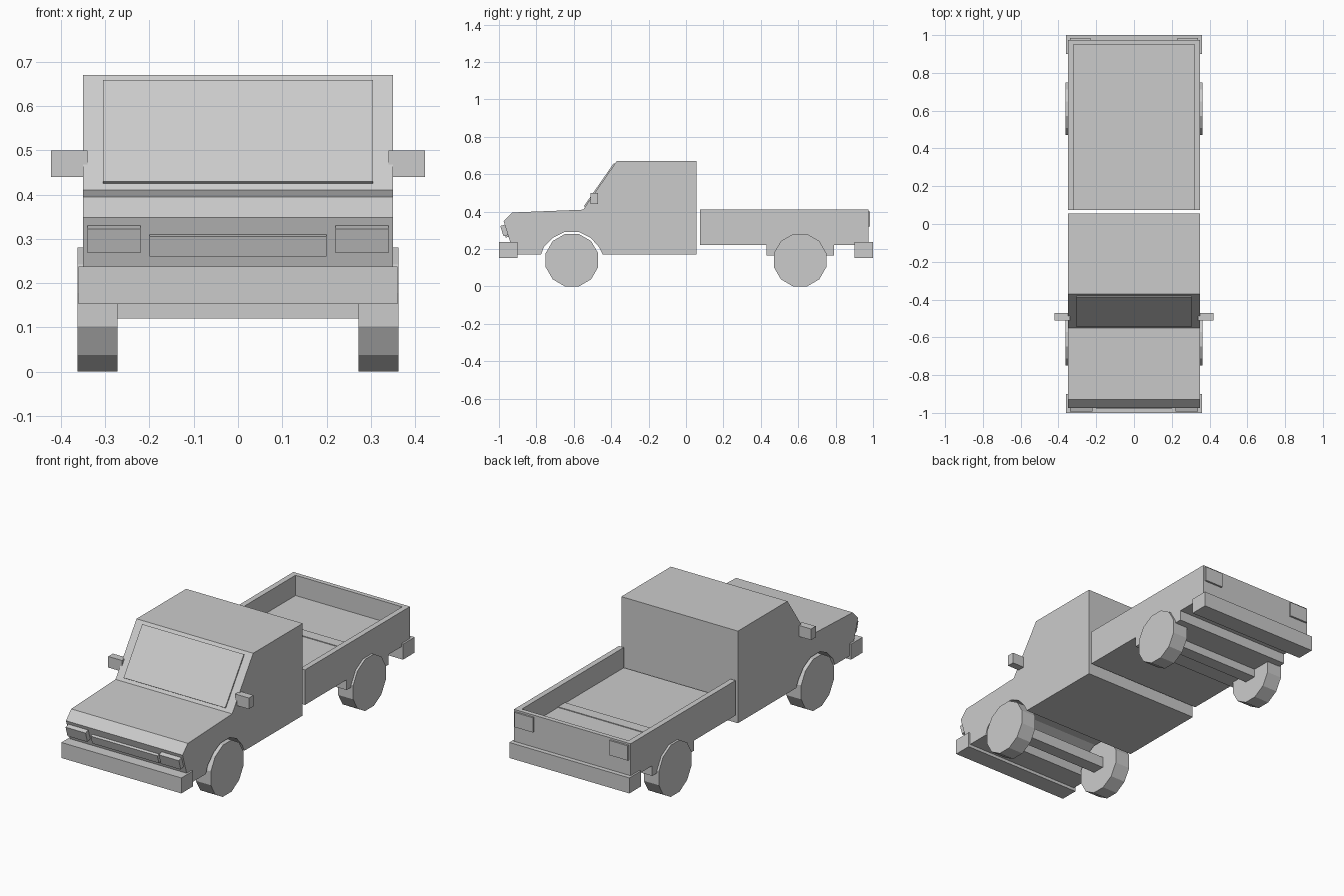
import bpy
import bmesh
import math
from mathutils import Matrix

default = bpy.data.objects.get("Cube")
if default:
    bpy.data.objects.remove(default, do_unlink=True)

grey = bpy.data.materials.new("plain_grey")
grey.use_nodes = True
COLOUR = (0.6, 0.6, 0.6, 1)
grey.diffuse_color = COLOUR
grey.node_tree.nodes["Principled BSDF"].inputs["Base Color"].default_value = COLOUR


def finish(name, bm):
    bmesh.ops.recalc_face_normals(bm, faces=bm.faces)
    mesh = bpy.data.meshes.new(name)
    bm.to_mesh(mesh)
    bm.free()
    mesh.materials.append(grey)
    obj = bpy.data.objects.new(name, mesh)
    bpy.context.collection.objects.link(obj)
    return obj


def prism(name, profile, x0, x1):
    """Extrude a (y, z) side profile from x0 to x1."""
    bm = bmesh.new()
    face = bm.faces.new([bm.verts.new((x0, y, z)) for y, z in profile])
    ext = bmesh.ops.extrude_face_region(bm, geom=[face])["geom"]
    verts = [v for v in ext if isinstance(v, bmesh.types.BMVert)]
    bmesh.ops.translate(bm, verts=verts, vec=(x1 - x0, 0, 0))
    return finish(name, bm)


def box(name, x0, x1, y0, y1, z0, z1):
    return prism(name, [(y0, z0), (y1, z0), (y1, z1), (y0, z1)], x0, x1)


def slab(name, a, b, thick, x0, x1):
    """Plate standing off the sloping line from a to b, towards the front."""
    dy, dz = b[0] - a[0], b[1] - a[1]
    length = math.hypot(dy, dz)
    ny, nz = -dz / length * thick, dy / length * thick
    return prism(name, [a, b, (b[0] + ny, b[1] + nz), (a[0] + ny, a[1] + nz)], x0, x1)


def wheel(name, x0, x1, y):
    bm = bmesh.new()
    turn = Matrix.Rotation(math.radians(90), 4, 'Y') @ Matrix.Rotation(math.radians(15), 4, 'Z')
    place = Matrix.Translation(((x0 + x1) / 2, y, 0.14))
    bmesh.ops.create_cone(bm, cap_ends=True, segments=12, radius1=0.145, radius2=0.145,
                          depth=abs(x1 - x0), matrix=place @ turn)
    return finish(name, bm)


W = 0.35
AXLE_Y = 0.61

# Cab, hood and nose in one side profile with the front wheel arch
arch = [(-0.775, 0.17), (-0.76, 0.21), (-0.71, 0.26), (-0.65, 0.29),
        (-0.57, 0.29), (-0.51, 0.26), (-0.465, 0.21), (-0.445, 0.17)]
prism("cab_body", [(0.055, 0.17), (0.055, 0.67), (-0.37, 0.67), (-0.55, 0.41),
                   (-0.93, 0.395), (-0.975, 0.348), (-0.94, 0.237), (-0.92, 0.17)] + arch, -W, W)
slab("windscreen", (-0.54, 0.425), (-0.38, 0.655), 0.007, -0.305, 0.305)

# Cargo bed, open towards the cab
box("bed_floor", -W, W, 0.075, 0.975, 0.22, 0.30)
box("tailgate", -W, W, 0.95, 0.975, 0.22, 0.41)
box("bed_floor_ridge", -0.32, 0.32, AXLE_Y - 0.03, AXLE_Y + 0.03, 0.29, 0.304)
box("rear_underbody", -W, W, 0.43, 0.79, 0.165, 0.23)

# Front grille and both bumpers
slab("grille", (-0.949, 0.265), (-0.963, 0.31), 0.015, -0.2, 0.2)
box("front_bumper", -0.36, 0.36, -1, -0.9, 0.153, 0.237)
box("rear_bumper", -0.36, 0.36, 0.9, 1, 0.153, 0.237)

# Axles
for end, y in (("front", -AXLE_Y), ("rear", AXLE_Y)):
    box(end + "_axle", -0.28, 0.28, y - 0.035, y + 0.035, 0.12, 0.18)

# Mirrored parts
for side, s in (("left", 1), ("right", -1)):
    wheel("front_wheel_" + side, s * 0.272, s * 0.362, -AXLE_Y)
    wheel("rear_wheel_" + side, s * 0.272, s * 0.362, AXLE_Y)
    box("bed_wall_" + side, s * 0.32, s * W, 0.075, 0.975, 0.22, 0.41)
    box("mirror_" + side, s * 0.34, s * 0.422, -0.51, -0.47, 0.44, 0.50)
    slab("headlight_" + side, (-0.952, 0.275), (-0.969, 0.33), 0.025, s * 0.22, s * 0.34)
    box("tail_light_" + side, s * 0.23, s * 0.34, 0.97, 0.985, 0.32, 0.40)
